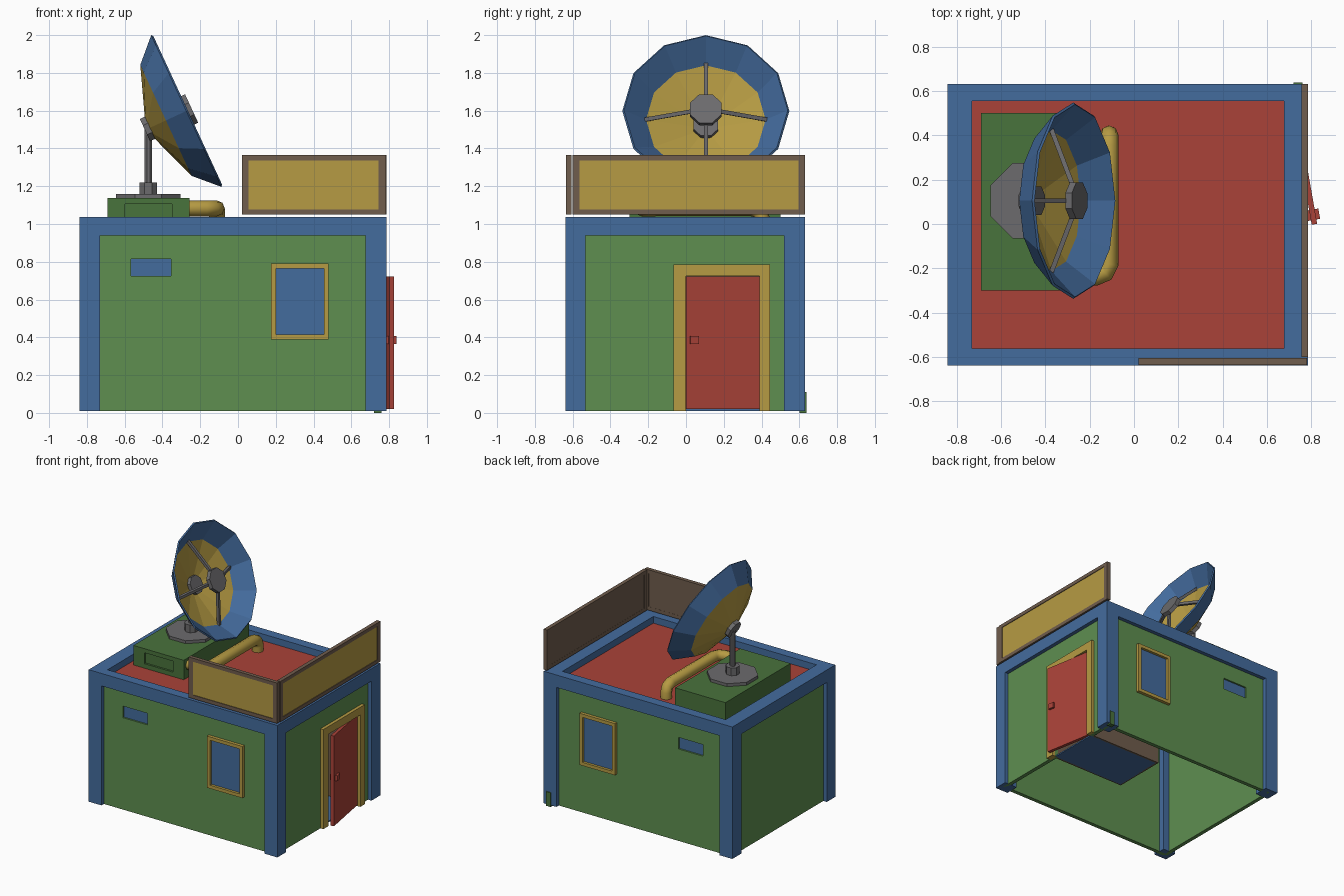
import bpy, bmesh, math
from mathutils import Matrix, Vector

if "Cube" in bpy.data.objects:
    bpy.data.objects.remove(bpy.data.objects["Cube"])


def material(name, r, g, b):
    m = bpy.data.materials.new(name)
    m.diffuse_color = [((c / 255 + 0.055) / 1.055) ** 2.4 for c in (r, g, b)] + [1]
    m.use_nodes = True
    m.node_tree.nodes["Principled BSDF"].inputs["Base Color"].default_value = m.diffuse_color
    return m


BLUE = material("blue", 68, 108, 158)
GREEN = material("wall green", 94, 143, 80)
DARK_GREEN = material("unit green", 73, 115, 60)
RED = material("red", 170, 66, 56)
YELLOW = material("ochre yellow", 182, 155, 67)
BROWN = material("brown", 112, 93, 77)
GREY = material("grey", 108, 107, 109)


def finish(name, bm, *mats):
    bmesh.ops.recalc_face_normals(bm, faces=bm.faces[:])
    me = bpy.data.meshes.new(name)
    bm.to_mesh(me)
    bm.free()
    ob = bpy.data.objects.new(name, me)
    bpy.context.collection.objects.link(ob)
    for m in mats:
        me.materials.append(m)
    return ob


def box(name, lo, hi, mat):
    """Box between two corners."""
    lo, hi = Vector(lo), Vector(hi)
    bm = bmesh.new()
    bmesh.ops.create_cube(bm, size=1, matrix=Matrix.Translation((lo + hi) / 2)
                          @ Matrix.Diagonal((*(hi - lo), 1)))
    return finish(name, bm, mat)


def frame(name, axis, outer, wa, wb, d0, d1, mat):
    """Rectangular frame in the plane across axis, from depth d0 to d1."""
    a0, b0, a1, b1 = outer
    place = {'x': lambda a, b, d: (d, a, b), 'y': lambda a, b, d: (a, d, b),
             'z': lambda a, b, d: (a, b, d)}[axis]
    bm = bmesh.new()
    loops = []
    for s, d in ((0, d0), (0, d1), (1, d1), (1, d0)):
        x0, y0, x1, y1 = a0 + wa * s, b0 + wb * s, a1 - wa * s, b1 - wb * s
        loops.append([bm.verts.new(place(x, y, d))
                      for x, y in ((x0, y0), (x1, y0), (x1, y1), (x0, y1))])
    for i in range(4):
        p, q = loops[i], loops[(i + 1) % 4]
        for j in range(4):
            k = (j + 1) % 4
            bm.faces.new((p[j], p[k], q[k], q[j]))
    return finish(name, bm, mat)


def cut(ob, lo, hi):
    """Cut a box-shaped opening."""
    c = box(ob.name + "_cutter", lo, hi, ob.data.materials[0])
    c.hide_render = True
    c.hide_viewport = True
    m = ob.modifiers.new("opening", 'BOOLEAN')
    m.operation, m.object, m.solver = 'DIFFERENCE', c, 'EXACT'


def cylinder(name, matrix, r, z0, z1, sides, mat):
    bm = bmesh.new()
    turn = Matrix.Rotation(math.pi / sides, 4, 'Z')
    bmesh.ops.create_cone(bm, cap_ends=True, segments=sides, radius1=r, radius2=r, depth=z1 - z0,
                          matrix=matrix @ Matrix.Translation((0, 0, (z0 + z1) / 2)) @ turn)
    return finish(name, bm, mat)


X0, X1, Y0, Y1, B = -0.84, 0.785, -0.637, 0.63, 0.01

# Corner pillars and roof band
for nx, xa, xb in (("left", X0, X0 + 0.11), ("right", X1 - 0.11, X1)):
    for ny, ya, yb in (("front", Y0, Y0 + 0.105), ("back", Y1 - 0.11, Y1)):
        box(f"pillar_{ny}_{nx}", (xa, ya, B), (xb, yb, 0.94), BLUE)
frame("roof_band", 'z', (X0, Y0, X1, Y1), 0.11, 0.075, 0.94, 1.037, BLUE)
box("roof", (X0 + 0.05, Y0 + 0.05, 0.955), (X1 - 0.05, Y1 - 0.05, 0.985), RED)
box("corner_bracket", (0.72, 0.6, 0), (0.76, 0.638, 0.11), DARK_GREEN)

# Front and back walls with vent and window
for side, y, s in (("front", Y0 + 0.03, 1), ("back", Y1 - 0.03, -1)):
    def span(a, b):
        return sorted((y + s * a, y + s * b))
    p, q = span(0, 0.03)
    wall = box(side + "_wall", (X0 + 0.05, p, B), (X1 - 0.05, q, 0.95), GREEN)
    p, q = span(-0.02, 0.018)
    cut(wall, (-0.567, p, 0.725), (-0.355, q, 0.815))
    p, q = span(0.013, 0.0185)
    box(side + "_vent", (-0.567, p, 0.725), (-0.355, q, 0.815), BLUE)
    p, q = span(-0.005, 0.002)
    box(side + "_window_pane", (0.19, p, 0.405), (0.465, q, 0.775), BLUE)
    p, q = span(-0.025, 0.002)
    frame(side + "_window_frame", 'y', (0.175, 0.388, 0.48, 0.79), 0.026, 0.026, p, q, YELLOW)

# Side walls, doorway opening on the right
box("left_wall", (X0 + 0.03, Y0 + 0.05, B), (X0 + 0.06, Y1 - 0.05, 0.95), GREEN)
right = box("right_wall", (X1 - 0.06, Y0 + 0.05, B), (X1 - 0.03, Y1 - 0.05, 0.95), GREEN)
cut(right, (0.6, 0, -0.1), (0.9, 0.39, 0.725))

# Door frame
for n, ya, yb, za, zb in (("near", -0.065, 0, B, 0.725), ("far", 0.39, 0.445, B, 0.725),
                          ("top", -0.065, 0.445, 0.725, 0.785)):
    box("door_frame_" + n, (0.74, ya, za), (0.78, yb, zb), YELLOW)

# Entry alcove behind the door
box("alcove_floor", (0.12, -0.01, B), (0.745, 0.4, 0.02), BLUE)
box("alcove_near_wall", (0.12, -0.02, B), (0.73, -0.005, 0.735), BROWN)
box("alcove_far_wall", (0.12, 0.395, B), (0.73, 0.41, 0.735), BROWN)
box("alcove_back_wall", (0.11, -0.02, B), (0.125, 0.41, 0.735), BROWN)
box("alcove_ceiling", (0.11, -0.02, 0.725), (0.73, 0.41, 0.74), BROWN)

# Door standing ajar, hinged at the back edge
swing = Matrix.Translation((0.757, 0.39, 0)) @ Matrix.Rotation(math.radians(10), 4, 'Z')
door = box("door", (-0.025, -0.395, 0.02), (0, 0, 0.722), RED)
handle = box("door_handle", (-0.042, -0.375, 0.365), (0.017, -0.328, 0.407), RED)
for ob in (door, handle):
    ob.matrix_world = swing

# Rooftop sign boards
frame("front_sign_frame", 'y', (0.02, 1.05, 0.78, 1.365), 0.035, 0.028, -0.635, -0.605, BROWN)
box("front_sign_panel", (0.04, -0.63, 1.07), (0.76, -0.622, 1.35), YELLOW)
box("front_sign_back", (0.04, -0.622, 1.07), (0.76, -0.606, 1.35), BROWN)
frame("right_sign_frame", 'x', (-0.6, 1.05, 0.63, 1.365), 0.035, 0.028, 0.755, 0.785, BROWN)
box("right_sign_panel", (0.772, -0.58, 1.07), (0.78, 0.61, 1.35), YELLOW)
box("right_sign_back", (0.756, -0.58, 1.07), (0.772, 0.61, 1.35), BROWN)

# Rooftop unit with recessed front hatch
unit = box("rooftop_unit", (-0.69, -0.3, 0.98), (-0.257, 0.5, 1.137), DARK_GREEN)
cut(unit, (-0.597, -0.4, 1.02), (-0.35, -0.285, 1.105))

# Pipe from the unit, along it and down into the roof
cu = bpy.data.curves.new("roof_pipe", 'CURVE')
cu.dimensions, cu.bevel_depth, cu.bevel_resolution, cu.use_fill_caps = '3D', 0.042, 2, True
path = [(-0.28, -0.235, 1.083), (-0.17, -0.235, 1.083), (-0.13, -0.22, 1.083), (-0.112, -0.18, 1.083),
        (-0.112, 0.35, 1.083), (-0.112, 0.39, 1.066), (-0.112, 0.402, 1.03), (-0.112, 0.402, 0.975)]
sp = cu.splines.new('POLY')
sp.points.add(len(path) - 1)
for pt, co in zip(sp.points, path):
    pt.co = (*co, 1)
pipe = bpy.data.objects.new("roof_pipe", cu)
bpy.context.collection.objects.link(pipe)
cu.materials.append(YELLOW)

# Dish stand
stand = Matrix.Translation((-0.475, 0.105, 0))
cylinder("stand_plate", stand, 0.185, 1.13, 1.16, 8, GREY)
cylinder("stand_collar", stand, 0.05, 1.155, 1.22, 8, GREY)
cylinder("stand_pole", stand, 0.021, 1.2, 1.51, 8, GREY)

# Tilted dish frame: local x is up along the rim, local z is the dish axis
n = Vector((0.908, 0, 0.42)).normalized()
u = Vector((-n.z, 0, n.x))
v = n.cross(u)
D = Matrix.Translation((-0.27, 0.105, 1.6)) @ Matrix((u, v, n)).transposed().to_4x4()

# Dish shell: blue outer band, yellow bowl
bm = bmesh.new()
rings = [[bm.verts.new(D @ Vector((r * math.cos(i * math.pi / 6), r * math.sin(i * math.pi / 6), t)))
          for i in range(12)] for r, t in ((0.438, 0), (0.32, -0.118), (0.06, -0.212))]
for k in range(2):
    for i in range(12):
        j = (i + 1) % 12
        f = bm.faces.new((rings[k][i], rings[k][j], rings[k + 1][j], rings[k + 1][i]))
        f.material_index = k
dish = finish("dish", bm, BLUE, YELLOW)
sol = dish.modifiers.new("thickness", 'SOLIDIFY')
sol.thickness, sol.offset = 0.012, 0

# Dish hub, receiver and its four struts
cylinder("dish_hub", D, 0.07, -0.245, -0.175, 8, GREY)
cylinder("receiver", D, 0.09, -0.005, 0.027, 8, GREY)
for i in range(4):
    a = i * math.pi / 2
    start = D @ Vector((0.04 * math.cos(a), 0.04 * math.sin(a), 0.005))
    end = D @ Vector((0.32 * math.cos(a), 0.32 * math.sin(a), -0.112))
    d = end - start
    m = Matrix.Translation(start) @ d.to_track_quat('Z', 'Y').to_matrix().to_4x4()
    cylinder(f"receiver_strut_{i + 1}", m, 0.015, 0, d.length, 4, GREY)
